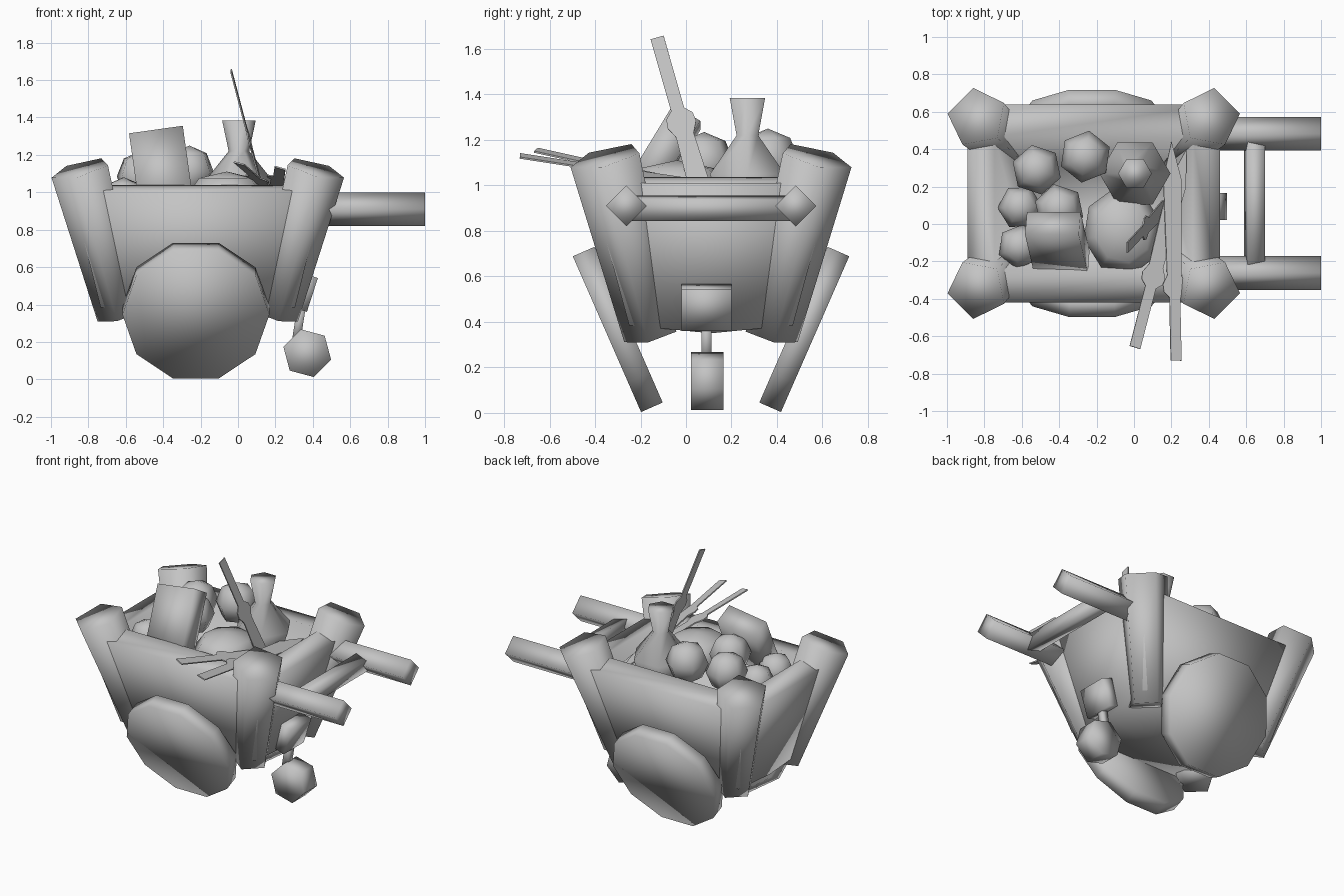
import bpy, bmesh, math
from mathutils import Vector, Matrix

cube = bpy.data.objects.get("Cube")
if cube:
    bpy.data.objects.remove(cube, do_unlink=True)

grey = bpy.data.materials.new("plain_grey")
grey.use_nodes = True
COLOUR = (0.55, 0.55, 0.55, 1)
grey.diffuse_color = COLOUR
grey.node_tree.nodes["Principled BSDF"].inputs["Base Color"].default_value = COLOUR

# Centre of the cart body
CX, CY = -0.215, 0.11


def finish(name, bm, smooth=True):
    bmesh.ops.recalc_face_normals(bm, faces=bm.faces)
    for f in bm.faces:
        f.smooth = smooth
    mesh = bpy.data.meshes.new(name)
    bm.to_mesh(mesh)
    bm.free()
    mesh.materials.append(grey)
    ob = bpy.data.objects.new(name, mesh)
    bpy.context.collection.objects.link(ob)
    return ob


def loft(name, points, radii, sides, ref, phase=0.0):
    """Capped solid through rings along a straight axis."""
    points = [Vector(p) for p in points]
    axis = (points[-1] - points[0]).normalized()
    u = Vector(ref)
    u = (u - axis * u.dot(axis)).normalized()
    v = axis.cross(u)
    bm = bmesh.new()
    rings = []
    for p, r in zip(points, radii):
        angles = [math.radians(phase) + math.tau * i / sides for i in range(sides)]
        rings.append([bm.verts.new(p + r * (u * math.cos(a) + v * math.sin(a))) for a in angles])
    for low, high in zip(rings, rings[1:]):
        for i in range(sides):
            j = (i + 1) % sides
            bm.faces.new((low[i], low[j], high[j], high[i]))
    bm.faces.new(rings[0])
    bm.faces.new(rings[-1])
    return finish(name, bm)


def ball(name, centre, radius, segments, scale=(1, 1, 1), turn=0.0):
    """Coarse round lump."""
    bm = bmesh.new()
    bmesh.ops.create_uvsphere(bm, u_segments=segments, v_segments=4, radius=radius)
    bmesh.ops.transform(bm, verts=bm.verts, matrix=Matrix.Translation(centre)
                        @ Matrix.Rotation(turn, 4, "Z") @ Matrix.Diagonal((*scale, 1)))
    return finish(name, bm)


def box(name, centre, size, tilt_x=0, tilt_y=0):
    bm = bmesh.new()
    bmesh.ops.create_cube(bm, size=1)
    turn = Matrix.Rotation(math.radians(tilt_y), 4, "Y") @ Matrix.Rotation(math.radians(tilt_x), 4, "X")
    bmesh.ops.transform(bm, verts=bm.verts,
                        matrix=Matrix.Translation(centre) @ turn @ Matrix.Diagonal((*size, 1)))
    return finish(name, bm)


def sword(name, start, end, width_dir):
    """Thin plate: grip at the start, guard, then a pointed blade."""
    start, end = Vector(start), Vector(end)
    along = (end - start).normalized()
    length = (end - start).length
    across = Vector(width_dir)
    across = (across - along * across.dot(along)).normalized()
    half = along.cross(across) * 0.004
    outline = [(0, .03), (.34, .03), (.37, .06), (.41, .065), (.46, .04), (length - .2, .05)]
    side = [start + along * t + across * w for t, w in outline]
    other = [start + along * t - across * w for t, w in reversed(outline)]
    bm = bmesh.new()
    face = bm.faces.new([bm.verts.new(p - half) for p in side + [end] + other])
    extra = bmesh.ops.extrude_face_region(bm, geom=[face])["geom"]
    bmesh.ops.translate(bm, vec=half * 2, verts=[g for g in extra if isinstance(g, bmesh.types.BMVert)])
    return finish(name, bm, smooth=False)


# Tapered cart body with thick walls, sloping rims and a shallow keel
def ring(bm, x, y, z):
    return [bm.verts.new((CX + sx * x, CY + sy * y, z))
            for sx, sy in ((-1, -1), (1, -1), (1, 1), (-1, 1))]


bm = bmesh.new()
levels = [ring(bm, .52, .36, .385), ring(bm, .675, .53, 1.01),
          ring(bm, .53, .355, 1.038), ring(bm, .38, .2, .5)]
for a, b in zip(levels, levels[1:]):
    for i in range(4):
        j = (i + 1) % 4
        bm.faces.new((a[i], a[j], b[j], b[i]))
bm.faces.new(levels[-1])
keel = [bm.verts.new((CX + s * .51, CY, .35)) for s in (-1, 1)]
base = levels[0]
bm.faces.new((base[0], base[1], keel[1], keel[0]))
bm.faces.new((base[2], base[3], keel[0], keel[1]))
bm.faces.new((base[1], base[2], keel[1]))
bm.faces.new((base[3], base[0], keel[0]))
finish("cart_body", bm)

# Leaning corner posts and tilted wheels
for sy, depth in ((-1, "front"), (1, "back")):
    for sx, side in ((-1, "right"), (1, "left")):
        loft(f"{depth}_{side}_post",
             [(CX + sx * .417, CY + sy * .262, .345), (CX + sx * .625, CY + sy * .46, 1.125)],
             [.125, .165], 5, (sx, sy, 0), 36)
    hub = Vector((-.225, CY + sy * .41, .367))
    lean = Vector((0, sy * math.cos(.413), -math.sin(.413))) * .052
    loft(f"{depth}_wheel", [hub - lean, hub + lean], [.393, .393], 10, (1, 0, 0))
    # Square pull handles
    y = CY + sy * .372
    loft(f"{depth}_handle", [(.3, y, .91), (1, y, .91)], [.09, .09], 4, (0, 0, 1))

loft("handle_crossbar", [(.645, -.25, .9), (.645, .47, .9)], [.067, .067], 4, (0, 0, 1), 57)

# Hanging lantern on the left side
box("lantern_bracket", (.355, .09, .465), (.09, .22, .19), tilt_y=18)
loft("lantern_strap", [(.345, .09, .42), (.31, .09, .2)], [.032, .032], 4, (0, 1, 0), 45)
loft("lantern", [(.37, .022, .14), (.37, .165, .14)], [.132, .132], 6, (1, 0, 0), 15)

# Cargo
box("chest", (-.41, -.1, 1.13), (.29, .14, .4), tilt_x=-31, tilt_y=-8)
fruit = [(-.52, .29, 1.085, .135), (-.26, .36, 1.11, .14), (-.61, .09, .96, .12),
         (-.4, .08, 1.1, .135), (-.61, -.12, .96, .12)]
for i, (x, y, z, r) in enumerate(fruit):
    ball(f"round_fruit_{i + 1}", (x, y, z), r, 6, turn=.2 + i * .7)
ball("large_sack", (-.06, -.04, .99), .22, 8, scale=(.97, 1.07, .55), turn=.2)
loft("vase", [(.005, .27, z) for z in (.85, 1.05, 1.22, 1.385)],
     [.12, .19, .055, .09], 6, (1, 0, 0))

# Swords stuck into the load
sword("upright_sword", (-.037, -.127, 1.65), (.2, .13, .75), (0, 1, .3))
sword("leaning_sword_1", (.005, -.66, 1.155), (.28, .4, .92), (1, 0, -.3))
sword("leaning_sword_2", (.225, -.73, 1.13), (.2, .44, .95), (1, 0, -.3))
